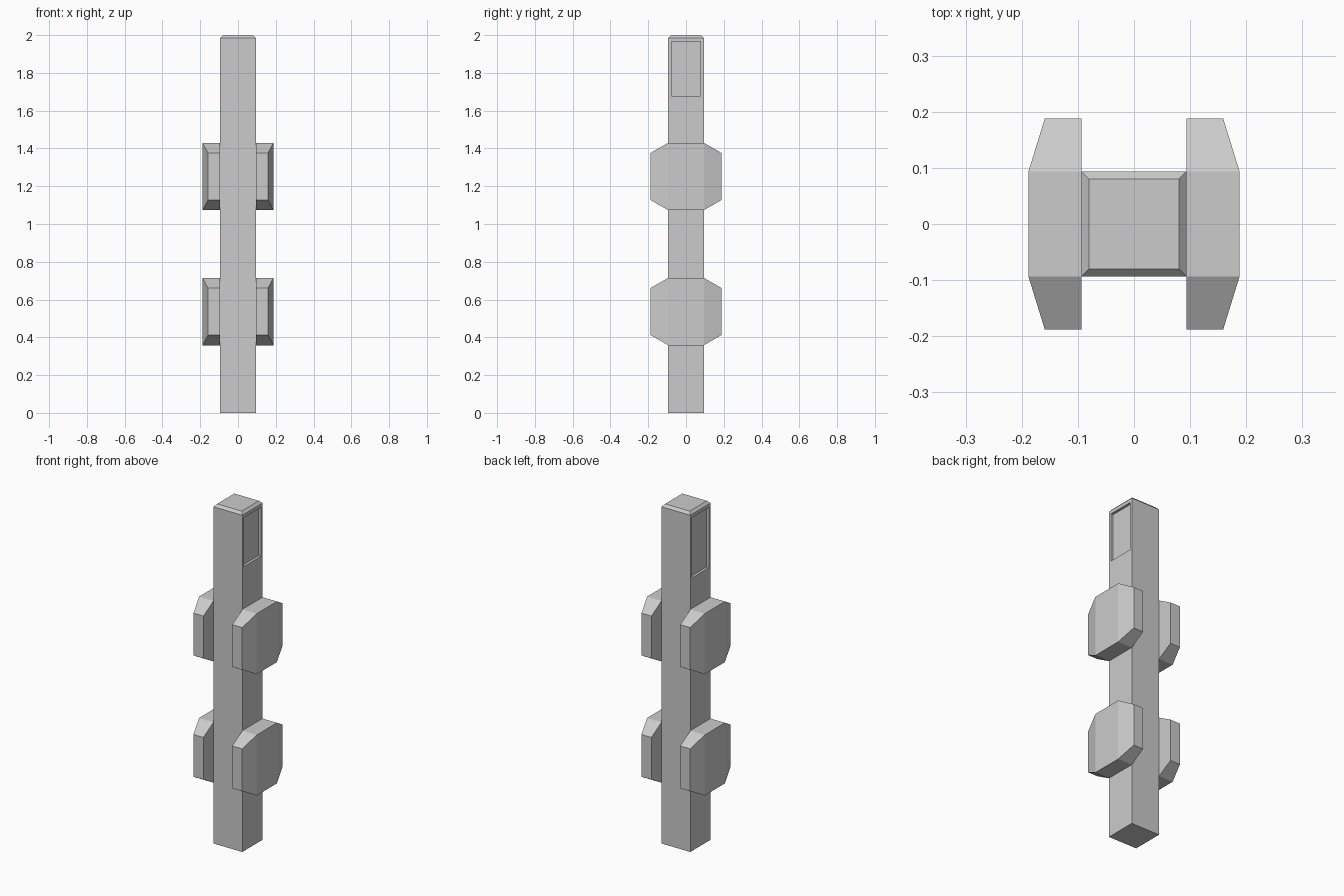
import bpy, bmesh

if "Cube" in bpy.data.objects:
    bpy.data.objects.remove(bpy.data.objects["Cube"])

W = 0.094          # post half width
TOP = 2.0


def make_object(name, bm):
    bmesh.ops.recalc_face_normals(bm, faces=bm.faces)
    mesh = bpy.data.meshes.new(name)
    bm.to_mesh(mesh)
    bm.free()
    obj = bpy.data.objects.new(name, mesh)
    bpy.context.collection.objects.link(obj)
    return obj


def loft(name, rings):
    """Skin a row of four-cornered sections and cap both ends."""
    bm = bmesh.new()
    rows = [[bm.verts.new(p) for p in ring] for ring in rings]
    for a, b in zip(rows, rows[1:]):
        for i in range(4):
            j = (i + 1) % 4
            bm.faces.new((a[i], a[j], b[j], b[i]))
    bm.faces.new(rows[0])
    bm.faces.new(rows[-1])
    return make_object(name, bm)


def square(h, z):
    return [(-h, -h, z), (h, -h, z), (h, h, z), (-h, h, z)]


# Post with chamfered top
post = loft("post", [square(W, 0), square(W, TOP - 0.015), square(0.08, TOP)])


# Shallow panel recesses near the top; the left one reaches lower
def cut_recess(name, side, z0, z1, depth=0.015):
    bm = bmesh.new()
    bmesh.ops.create_cube(bm, size=1)
    bmesh.ops.scale(bm, vec=(2 * depth, 0.156, z1 - z0), verts=bm.verts)
    bmesh.ops.translate(bm, vec=(side * W, 0, (z0 + z1) / 2), verts=bm.verts)
    cutter = make_object(name, bm)
    cutter.hide_render = True
    cutter.hide_set(True)
    mod = post.modifiers.new(name, 'BOOLEAN')
    mod.operation = 'DIFFERENCE'
    mod.solver = 'EXACT'
    mod.object = cutter


cut_recess("right_recess_cutter", 1, 1.677, 1.965)
cut_recess("left_recess_cutter", -1, 1.61, 1.965)


# Side blocks, tapered toward front and back
def block(name, side, z0, z1):
    def section(y, x, inset):
        a, b = z0 + inset, z1 - inset
        return [(side * W, y, a), (side * x, y, a), (side * x, y, b), (side * W, y, b)]
    loft(name, [section(-0.188, 0.159, 0.054), section(-W, 0.188, 0),
                section(W, 0.188, 0), section(0.188, 0.159, 0.054)])


for level, z0 in (("lower", 0.358), ("upper", 1.073)):
    for label, side in (("left", -1), ("right", 1)):
        block(f"{level}_{label}_block", side, z0, z0 + 0.357)
